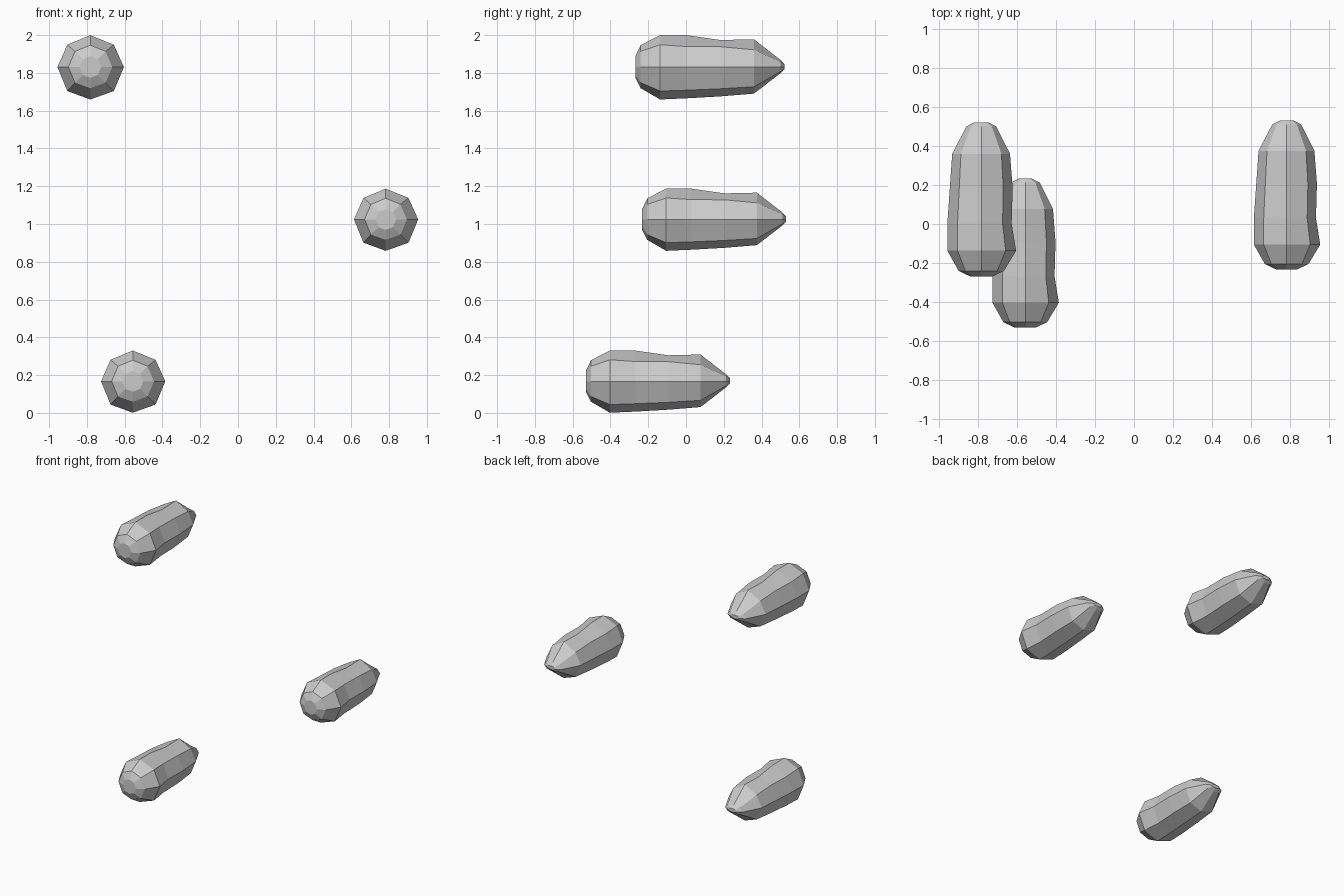
import bpy, bmesh
from mathutils import Vector

cube = bpy.data.objects.get("Cube")
if cube:
    bpy.data.objects.remove(cube)

grey = bpy.data.materials.new("plain_grey")
grey.use_nodes = True
colour = (0.6, 0.6, 0.6, 1)
grey.diffuse_color = colour
grey.node_tree.nodes["Principled BSDF"].inputs["Base Color"].default_value = colour

# Cross-sections from blunt front to flattened tail:
# y, left half-width, right half-width, top, shoulder height, bottom
SECTIONS = [
    (-.127, .055, .055, .055, .040, .055),
    (-.100, .112, .112, .112, .080, .108),
    (0, .172, .168, .163, .114, .166),
    (.135, .150, .168, .163, .105, .160),
    (.310, .155, .156, .138, .104, .150),
    (.480, .142, .144, .142, .088, .136),
    (.615, .074, .074, .037, .028, .032),
    (.635, .035, .035, .016, .013, .012),
]


def section_points(y, left, right, top, shoulder, bottom):
    """Eight points around one cross-section, starting at +x."""
    d = 0.7
    return [(left, y, 0), (left * d, y, shoulder), (0, y, top), (-right * d, y, shoulder),
            (-right, y, 0), (-right * d, y, -bottom * .74), (0, y, -bottom),
            (left * d, y, -bottom * .74)]


def make_pod(name, location, scale):
    bm = bmesh.new()
    rings = [[bm.verts.new(Vector(p) * scale) for p in section_points(*s)] for s in SECTIONS]
    for a, b in zip(rings, rings[1:]):
        for i in range(8):
            j = (i + 1) % 8
            bm.faces.new((a[i], a[j], b[j], b[i]))
    bm.faces.new(rings[0])
    bm.faces.new(rings[-1])
    bmesh.ops.recalc_face_normals(bm, faces=bm.faces)
    mesh = bpy.data.meshes.new(name)
    bm.to_mesh(mesh)
    bm.free()
    mesh.materials.append(grey)
    pod = bpy.data.objects.new(name, mesh)
    pod.location = location
    bpy.context.collection.objects.link(pod)


# Three separate pods
make_pod("upper_pod", (-.782, -.137, 1.831), 1.035)
make_pod("middle_pod", (.782, -.105, 1.024), 1)
make_pod("lower_pod", (-.557, -.403, .167), 1)
